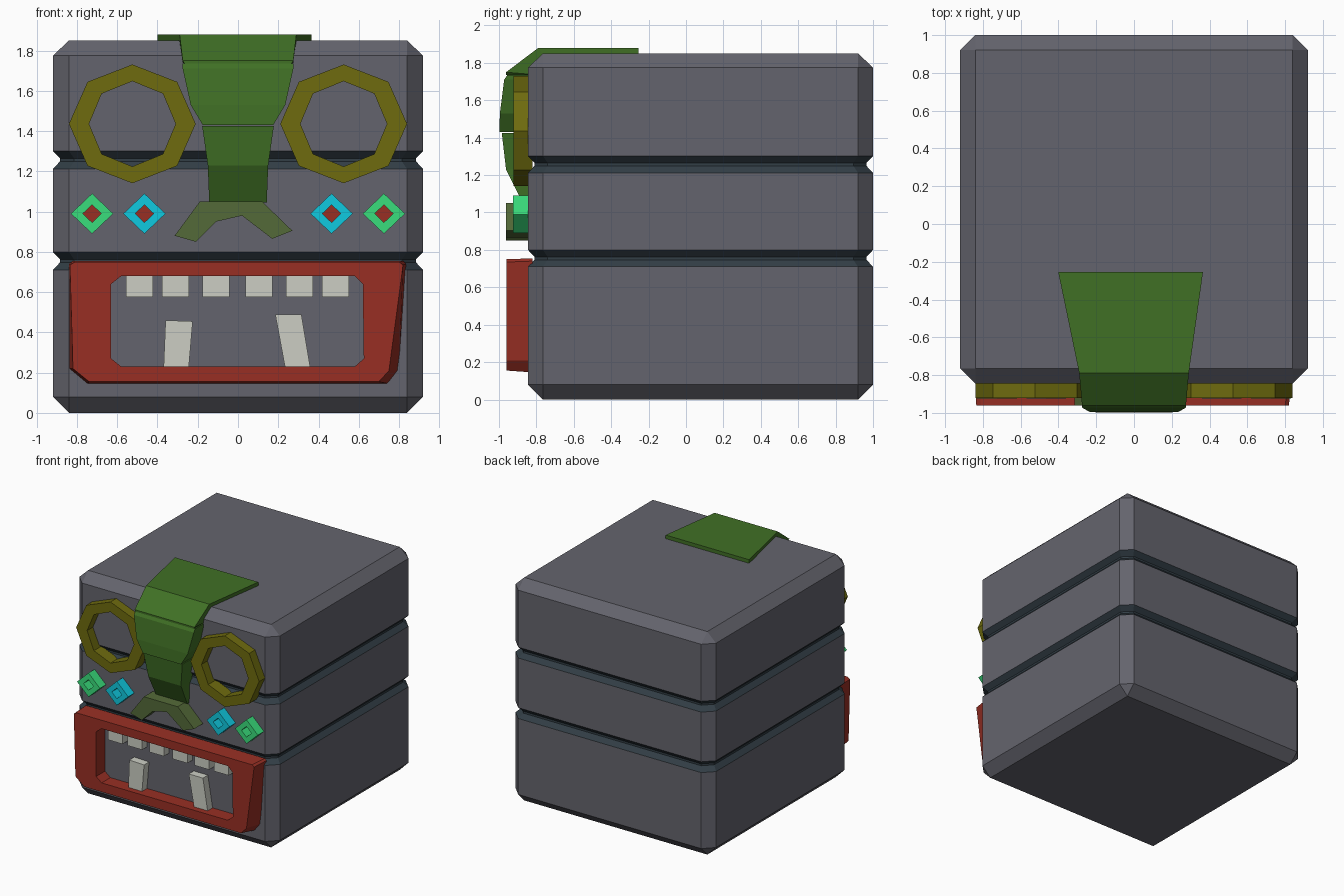
import bpy, bmesh
from math import sin, cos, pi

cube = bpy.data.objects.get("Cube")
if cube:
    bpy.data.objects.remove(cube, do_unlink=True)


def material(name, *rgb):
    """Flat material from 0-255 display values."""
    m = bpy.data.materials.new(name)
    lin = [((c / 255 + 0.055) / 1.055) ** 2.4 for c in rgb] + [1]
    m.diffuse_color = lin
    m.use_nodes = True
    m.node_tree.nodes["Principled BSDF"].inputs["Base Color"].default_value = lin
    return m


stone = material("grey_stone", 100, 100, 109)
slate = material("dark_slate", 50, 62, 70)
leaf = material("leaf_green", 64, 112, 37)
olive = material("olive_green", 84, 106, 56)
yellow = material("mustard", 110, 107, 14)
red = material("brick_red", 152, 47, 36)
emerald = material("emerald", 58, 222, 124)
cyan = material("cyan", 16, 202, 224)
ivory = material("ivory", 204, 206, 196)


def loft(name, rings, mats, closed=False):
    """Skin rings of equal point count; ends are capped unless closed."""
    bm = bmesh.new()
    vs = [[bm.verts.new(p) for p in r] for r in rings]
    n = len(vs[0])
    pairs = list(zip(vs, vs[1:])) + ([(vs[-1], vs[0])] if closed else [])
    for a, b in pairs:
        for i in range(n):
            j = (i + 1) % n
            bm.faces.new((a[i], a[j], b[j], b[i]))
    if not closed:
        bm.faces.new(vs[0])
        bm.faces.new(vs[-1])
    bmesh.ops.remove_doubles(bm, verts=bm.verts, dist=1e-4)
    bmesh.ops.recalc_face_normals(bm, faces=bm.faces)
    me = bpy.data.meshes.new(name)
    bm.to_mesh(me)
    bm.free()
    for m in mats:
        me.materials.append(m)
    ob = bpy.data.objects.new(name, me)
    bpy.context.collection.objects.link(ob)
    return ob


WALL = -0.82  # just inside the front face


def at(points, y):
    return [(x, y, z) for x, z in points]


def plate(name, points, front, mat, back=WALL):
    return loft(name, [at(points, back), at(points, front)], [mat])


def frame(name, outer, inner, front, mat, outer_front=None):
    return loft(name, [at(outer, WALL), at(outer_front or outer, front),
                       at(inner, front), at(inner, WALL)], [mat], closed=True)


def ngon(cx, cz, rx, rz, n):
    return [(cx + rx * cos(2 * pi * i / n), cz + rz * sin(2 * pi * i / n)) for i in range(n)]


def box(x0, x1, z0, z1):
    return [(x0, z0), (x1, z0), (x1, z1), (x0, z1)]


# Body: chamfered block with two V grooves
def body_ring(z, inset, cut):
    x, y0, y1 = 0.92 - inset, -0.845 + inset, 1 - inset
    return [(x - cut, y0, z), (x, y0 + cut, z), (x, y1 - cut, z), (x - cut, y1, z),
            (-x + cut, y1, z), (-x, y1 - cut, z), (-x, y0 + cut, z), (-x + cut, y0, z)]


profile = [(0, 0.08, 0), (0.08, 0, 0.08)]
for z in (0.755, 1.257):
    profile += [(z - 0.045, 0, 0.08), (z - 0.008, 0.035, 0.07),
                (z + 0.008, 0.035, 0.07), (z + 0.045, 0, 0.08)]
profile += [(1.775, 0, 0.08), (1.85, 0.08, 0)]
body = loft("body", [body_ring(*p) for p in profile], [stone, slate])
for f in body.data.polygons:
    if min(abs(f.center.z - 0.755), abs(f.center.z - 1.257)) < 0.05:
        f.material_index = 1

# Eyes and cheek gems, mirrored
for side, s in (("right", -1), ("left", 1)):
    frame(side + "_eye_ring", ngon(s * 0.525, 1.436, 0.315, 0.295, 8),
          ngon(s * 0.525, 1.436, 0.215, 0.212, 8), -0.922, yellow)
    for part, x, mat in (("outer", 0.725, emerald), ("inner", 0.465, cyan)):
        c = s * x
        frame(f"{side}_{part}_gem", ngon(c, 0.99, 0.105, 0.1, 4),
              ngon(c, 0.99, 0.046, 0.044, 4), -0.925, mat)
        plate(f"{side}_{part}_gem_core", ngon(c, 0.99, 0.047, 0.045, 4), -0.853, red, -0.844)

# Mouth frame
outer = [(-0.84, 0.74), (-0.84, 0.22), (-0.75, 0.145), (0.75, 0.145),
         (0.80, 0.21), (0.835, 0.74), (0.82, 0.755), (-0.82, 0.755)]
front = [(-0.835, 0.735), (-0.82, 0.22), (-0.74, 0.155), (0.7, 0.155),
         (0.75, 0.21), (0.82, 0.735), (0.8, 0.75), (-0.81, 0.75)]
inner = [(-0.63, 0.64), (-0.63, 0.27), (-0.58, 0.23), (0.58, 0.23),
         (0.625, 0.27), (0.62, 0.64), (0.58, 0.68), (-0.58, 0.68)]
frame("mouth_frame", outer, inner, -0.96, red, front)

# Teeth
for i, x in enumerate((-0.49, -0.31, -0.11, 0.105, 0.305, 0.485)):
    plate(f"upper_tooth_{i + 1}", box(x - 0.067, x + 0.067, 0.575, 0.69), -0.91, ivory)
plate("right_fang", [(-0.37, 0.22), (-0.245, 0.22), (-0.225, 0.455), (-0.36, 0.46)], -0.91, ivory)
plate("left_fang", [(0.235, 0.22), (0.36, 0.22), (0.315, 0.49), (0.185, 0.49)], -0.91, ivory)

# Moustache
plate("moustache", [(-0.19, 1.05), (-0.315, 0.88), (-0.21, 0.85), (-0.11, 0.95), (0.02, 0.98),
                    (0.17, 0.865), (0.27, 0.905), (0.12, 1.05)], -0.962, olive)


# Crest and nose: cross-sections of half width, centre, front and back edges
def section(w, c, a, b):
    return [(c - w, *a), (c + w, *a), (c + w, *b), (c - w, *b)]


loft("crest", [section(0.383, -0.018, (-0.255, 1.88), (-0.255, 1.845)),
               section(0.29, 0, (-0.79, 1.88), (-0.765, 1.845)),
               section(0.275, 0, (-0.962, 1.75), (-0.84, 1.74)),
               section(0.265, 0, (-0.962, 1.735), (-0.83, 1.735))], [leaf])


def nose(name, rows):
    loft(name, [section(w, 0, (y, z), (WALL, z)) for z, w, y in rows], [leaf])


nose("nose_bridge", [(1.735, 0.275, -0.955), (1.71, 0.275, -0.972),
                     (1.53, 0.235, -0.995), (1.43, 0.175, -0.998)])
nose("nose_tip", [(1.425, 0.178, -0.985), (1.23, 0.15, -0.962), (1.045, 0.143, -0.87)])
